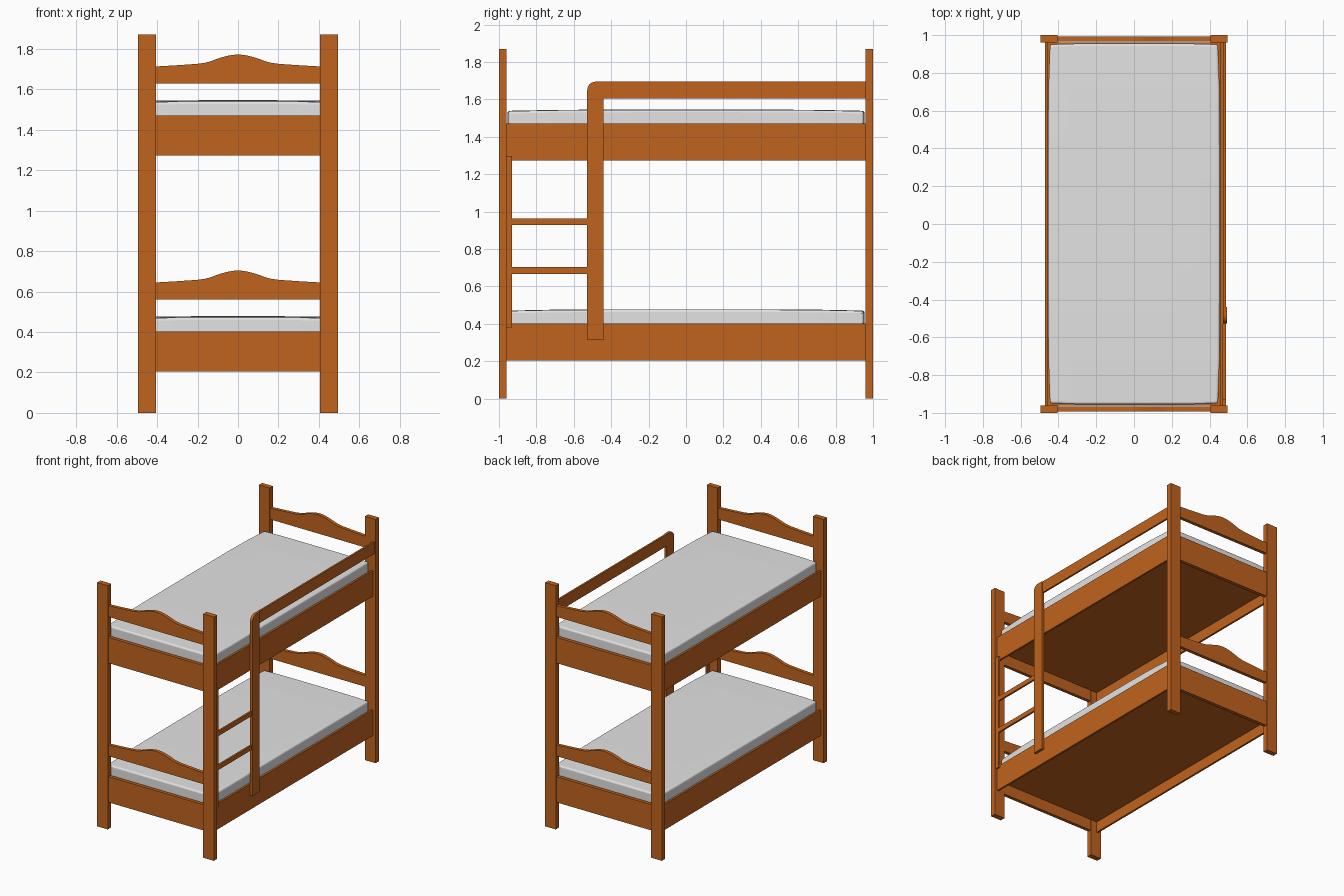
import bpy, bmesh, math

if "Cube" in bpy.data.objects:
    bpy.data.objects.remove(bpy.data.objects["Cube"])


def material(name, rgb):
    m = bpy.data.materials.new(name)
    m.diffuse_color = (*rgb, 1)
    m.use_nodes = True
    m.node_tree.nodes["Principled BSDF"].inputs["Base Color"].default_value = m.diffuse_color
    return m


WOOD = material("brown wood", (0.53, 0.125, 0.013))
CLOTH = material("grey mattress", (0.77, 0.77, 0.77))


def finish(name, bm, mat):
    bmesh.ops.recalc_face_normals(bm, faces=bm.faces)
    me = bpy.data.meshes.new(name)
    bm.to_mesh(me)
    bm.free()
    me.materials.append(mat)
    ob = bpy.data.objects.new(name, me)
    bpy.context.collection.objects.link(ob)
    return ob


def box_bm(x, y, z):
    bm = bmesh.new()
    bmesh.ops.create_cube(bm, size=1)
    for v in bm.verts:
        v.co = [a + (b - a) * (c + 0.5) for (a, b), c in zip((x, y, z), v.co)]
    return bm


def box(name, x, y, z, mat=WOOD):
    return finish(name, box_bm(x, y, z), mat)


def extrude(name, pts, offset):
    """Flat outline pulled along an offset."""
    bm = bmesh.new()
    face = bm.faces.new([bm.verts.new(p) for p in pts])
    r = bmesh.ops.extrude_face_region(bm, geom=[face])
    bmesh.ops.translate(bm, vec=offset, verts=[e for e in r["geom"] if isinstance(e, bmesh.types.BMVert)])
    return finish(name, bm, WOOD)


# Corner posts
for sx in (-1, 1):
    for sy in (-1, 1):
        box("corner_post", sorted((sx * 0.405, sx * 0.495)), sorted((sy * 0.96, sy * 1.0)), (0, 1.87))

# Half outline of the wavy headboard top: x, height
CREST = [(0.405, 0.645), (0.3, 0.651), (0.2, 0.658), (0.165, 0.663), (0.14, 0.669), (0.11, 0.68),
         (0.08, 0.690), (0.05, 0.698), (0.025, 0.7025)]


def mattress(z0, z1):
    bm = box_bm((-0.455, 0.455), (-0.955, 0.955), (z0, z1))
    bmesh.ops.subdivide_edges(bm, edges=bm.edges[:], cuts=7, use_grid_fill=True)
    for v in bm.verts:
        u, w = abs(v.co.x / 0.455), abs(v.co.y / 0.955)
        if v.co.z > z1 - 1e-4:      # gently crowned top
            v.co.z -= 0.002 * u ** 4 + 0.007 * w ** 4
        v.co.x *= 1 - 0.022 * w ** 6    # slightly bulging sides
        v.co.y *= 1 - 0.005 * u ** 6
    ob = finish("mattress", bm, CLOTH)
    mod = ob.modifiers.new("round edges", 'BEVEL')
    mod.width, mod.segments = 0.018, 3
    mod.limit_method, mod.angle_limit = 'ANGLE', math.radians(50)
    return ob


# Two bunks
for dz in (0, 1.068):
    for s in (-1, 1):
        box("side_rail", sorted((s * 0.457, s * 0.472)), (-0.96, 0.96), (0.205 + dz, 0.402 + dz))
        ends = sorted((s * 0.966, s * 0.992))
        box("end_panel", (-0.405, 0.405), ends, (0.205 + dz, 0.402 + dz))
        top = CREST + [(0, 0.704)] + [(-x, z) for x, z in reversed(CREST)]
        outline = [(-0.405, 0.56), (0.405, 0.56)] + top
        extrude("headboard", [(x, ends[0], z + dz) for x, z in outline], (0, 0.026, 0))
    box("bed_base", (-0.457, 0.457), (-0.96, 0.96), (0.288 + dz, 0.308 + dz))
    mattress(0.308 + dz, 0.478 + dz)

# Ladder upright with a rounded top corner, running into the guard rail
R = 0.045
arc = [(-0.528 + R - R * math.sin(a), 1.695 - R + R * math.cos(a))
       for a in (math.pi / 2 * i / 6 for i in range(7))]
side = [(-0.528, 0.315), (-0.44, 0.315), (-0.44, 1.695)] + arc
extrude("ladder_upright", [(0.472, y, z) for y, z in side], (0.02, 0, 0))
box("guard_rail", (0.472, 0.486), (-0.44, 0.962), (1.605, 1.695))

# Short ladder stile beside the post, and rungs
box("ladder_stile", (0.472, 0.486), (-0.96, -0.93), (0.38, 1.297))
for z in (0.668, 0.928):
    box("ladder_rung", (0.472, 0.486), (-0.935, -0.525), (z, z + 0.036))
